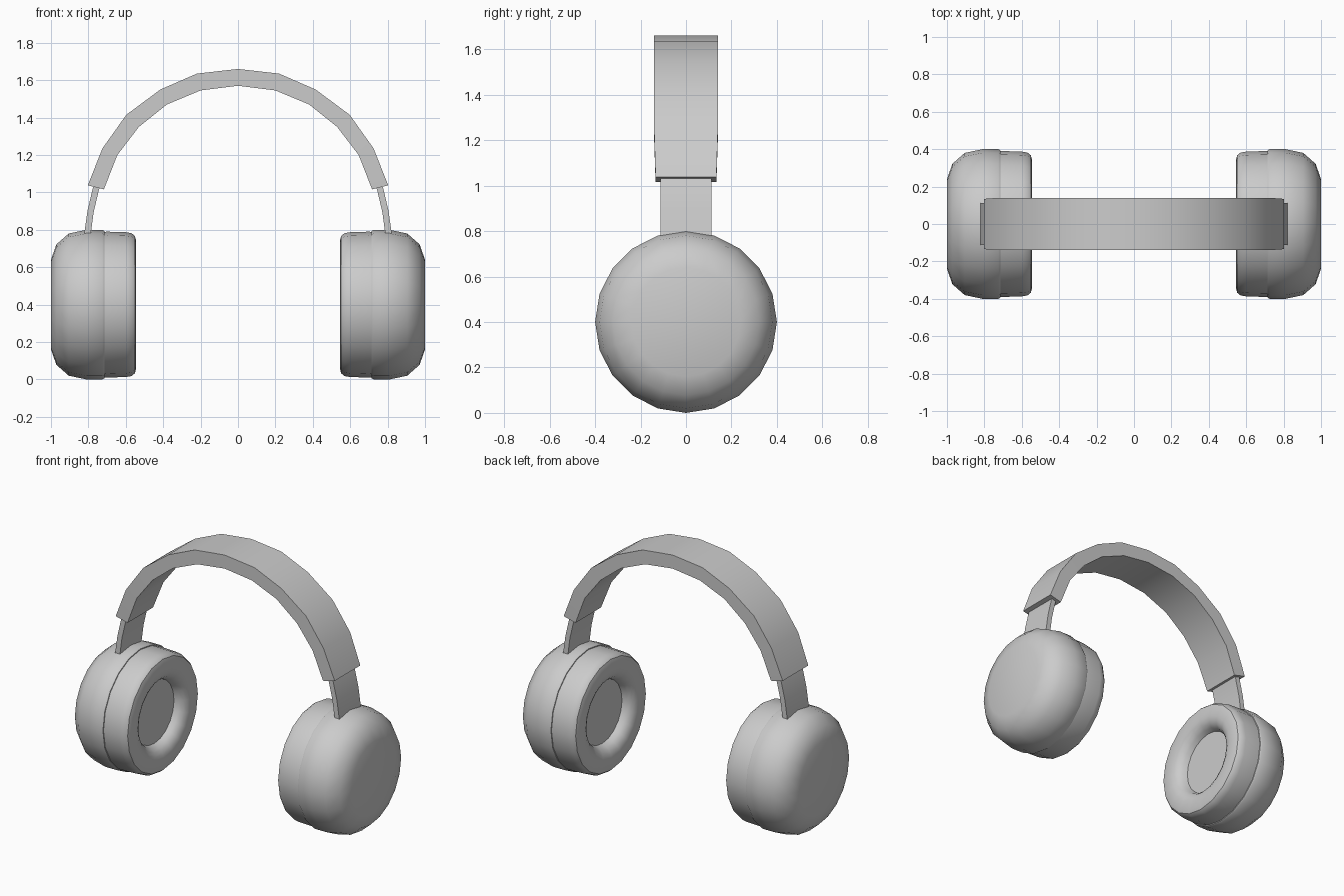
import bpy, bmesh, math
from mathutils import Vector

if "Cube" in bpy.data.objects:
    bpy.data.objects.remove(bpy.data.objects["Cube"])

SIDES = 20
CUP_Z = 0.4


def finish(name, bm, mirror):
    bmesh.ops.remove_doubles(bm, verts=bm.verts[:], dist=1e-4)
    bmesh.ops.recalc_face_normals(bm, faces=bm.faces[:])
    mesh = bpy.data.meshes.new(name)
    bm.to_mesh(mesh)
    bm.free()
    ob = bpy.data.objects.new(name, mesh)
    bpy.context.collection.objects.link(ob)
    bpy.ops.object.select_all(action='DESELECT')
    ob.select_set(True)
    bpy.context.view_layer.objects.active = ob
    bpy.ops.object.shade_smooth_by_angle(angle=math.radians(35))
    if mirror:
        mod = ob.modifiers.new("Mirror", 'MIRROR')
        mod.use_axis = (True, False, False)
        mod.use_mirror_merge = False
    return ob


def revolve(name, profile):
    """Spin (x, radius) points around the ear axis, mirrored to both sides."""
    bm = bmesh.new()
    vs = [bm.verts.new((x, 0, CUP_Z + r)) for x, r in profile]
    es = [bm.edges.new(p) for p in zip(vs, vs[1:])]
    bmesh.ops.spin(bm, geom=vs + es, cent=(0, 0, CUP_Z), axis=(1, 0, 0),
                   angle=math.tau, steps=SIDES, use_merge=True)
    return finish(name, bm, True)


def strap(name, sections, mirror):
    """Loft rectangular sections (outer xz, inner xz, half width)."""
    bm = bmesh.new()
    rings = []
    for (ox, oz), (ix, iz), w in sections:
        rings.append([bm.verts.new(c) for c in
                      ((ox, -w, oz), (ox, w, oz), (ix, w, iz), (ix, -w, iz))])
    for a, b in zip(rings, rings[1:]):
        for i in range(4):
            j = (i + 1) % 4
            bm.faces.new((a[i], a[j], b[j], b[i]))
    bm.faces.new(rings[0])
    bm.faces.new(rings[-1])
    return finish(name, bm, mirror)


# Rounded outer shells
revolve("ear_cup", [(1.0, 0), (1.0, 0.24), (0.971, 0.322), (0.905, 0.38),
                    (0.81, 0.4), (0.725, 0.4), (0.715, 0.394), (0.712, 0.38),
                    (0.712, 0)])

# Padded rings with a recessed speaker disc
revolve("ear_cushion", [(0.73, 0), (0.73, 0.388), (0.70, 0.39), (0.60, 0.387),
                        (0.57, 0.382), (0.552, 0.368), (0.545, 0.345),
                        (0.545, 0.29), (0.55, 0.265), (0.563, 0.24),
                        (0.585, 0.22), (0.615, 0.208), (0.615, 0)])

# Headband arch
half = [((0.22, 1.635), (0.20, 1.545), 0.14),
        ((0.415, 1.55), (0.38, 1.47), 0.14),
        ((0.597, 1.415), (0.53, 1.35), 0.14),
        ((0.725, 1.235), (0.645, 1.20), 0.14),
        ((0.803, 1.038), (0.717, 1.016), 0.134)]
left = [((-o[0], o[1]), (-i[0], i[1]), w) for o, i, w in reversed(half)]
strap("headband", left + [((0, 1.66), (0, 1.57), 0.14)] + half, False)

# Slider arms between band and cups
strap("slider_arm", [((0.762, 1.06), (0.73, 1.05), 0.113),
                     ((0.777, 1.02), (0.744, 1.012), 0.113),
                     ((0.805, 0.90), (0.772, 0.893), 0.113),
                     ((0.822, 0.78), (0.787, 0.78), 0.113)], True)
